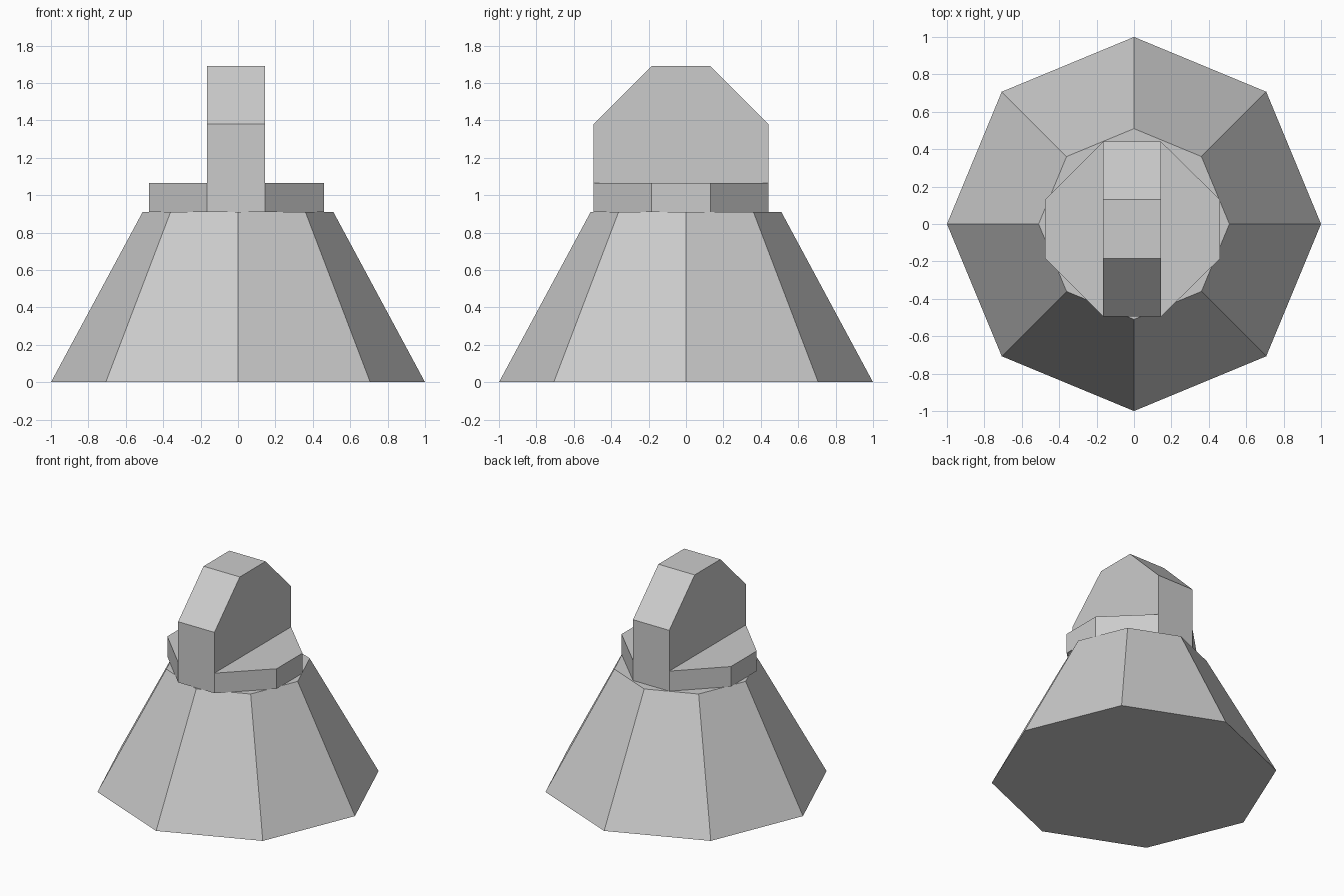
import bpy
import math

if "Cube" in bpy.data.objects:
    bpy.data.objects.remove(bpy.data.objects["Cube"])

grey = bpy.data.materials.new("light_grey")
grey.diffuse_color = (0.6, 0.6, 0.6, 1)
grey.use_nodes = True
grey.node_tree.nodes["Principled BSDF"].inputs["Base Color"].default_value = grey.diffuse_color


def loft(name, bottom, top):
    """Closed solid between two matching rings of points."""
    n = len(bottom)
    faces = [tuple(reversed(range(n))), tuple(range(n, 2 * n))]
    faces += [(i, (i + 1) % n, n + (i + 1) % n, n + i) for i in range(n)]
    mesh = bpy.data.meshes.new(name)
    mesh.from_pydata(bottom + top, [], faces)
    mesh.materials.append(grey)
    obj = bpy.data.objects.new(name, mesh)
    bpy.context.collection.objects.link(obj)
    return obj


def ring(radius, z):
    return [(radius * math.cos(i * math.pi / 4), radius * math.sin(i * math.pi / 4), z)
            for i in range(8)]


# Tapered octagonal base
BASE_TOP = 0.91
loft("tapered_base", ring(1.0, 0), ring(0.51, BASE_TOP))

# Shared measurements of the slightly off-centre cap
X = (-0.475, -0.165, 0.145, 0.46)
Y = (-0.495, -0.185, 0.13, 0.44)

# Flat octagonal collar
outline = [(X[1], Y[0]), (X[2], Y[0]), (X[3], Y[1]), (X[3], Y[2]),
           (X[2], Y[3]), (X[1], Y[3]), (X[0], Y[2]), (X[0], Y[1])]
loft("collar", [(x, y, BASE_TOP) for x, y in outline],
     [(x, y, 1.065) for x, y in outline])

# Upright fin with chamfered top corners
profile = [(Y[0], BASE_TOP), (Y[3], BASE_TOP), (Y[3], 1.38),
           (Y[2], 1.69), (Y[1], 1.69), (Y[0], 1.38)]
loft("fin", [(X[1], y, z) for y, z in profile],
     [(X[2], y, z) for y, z in profile])
